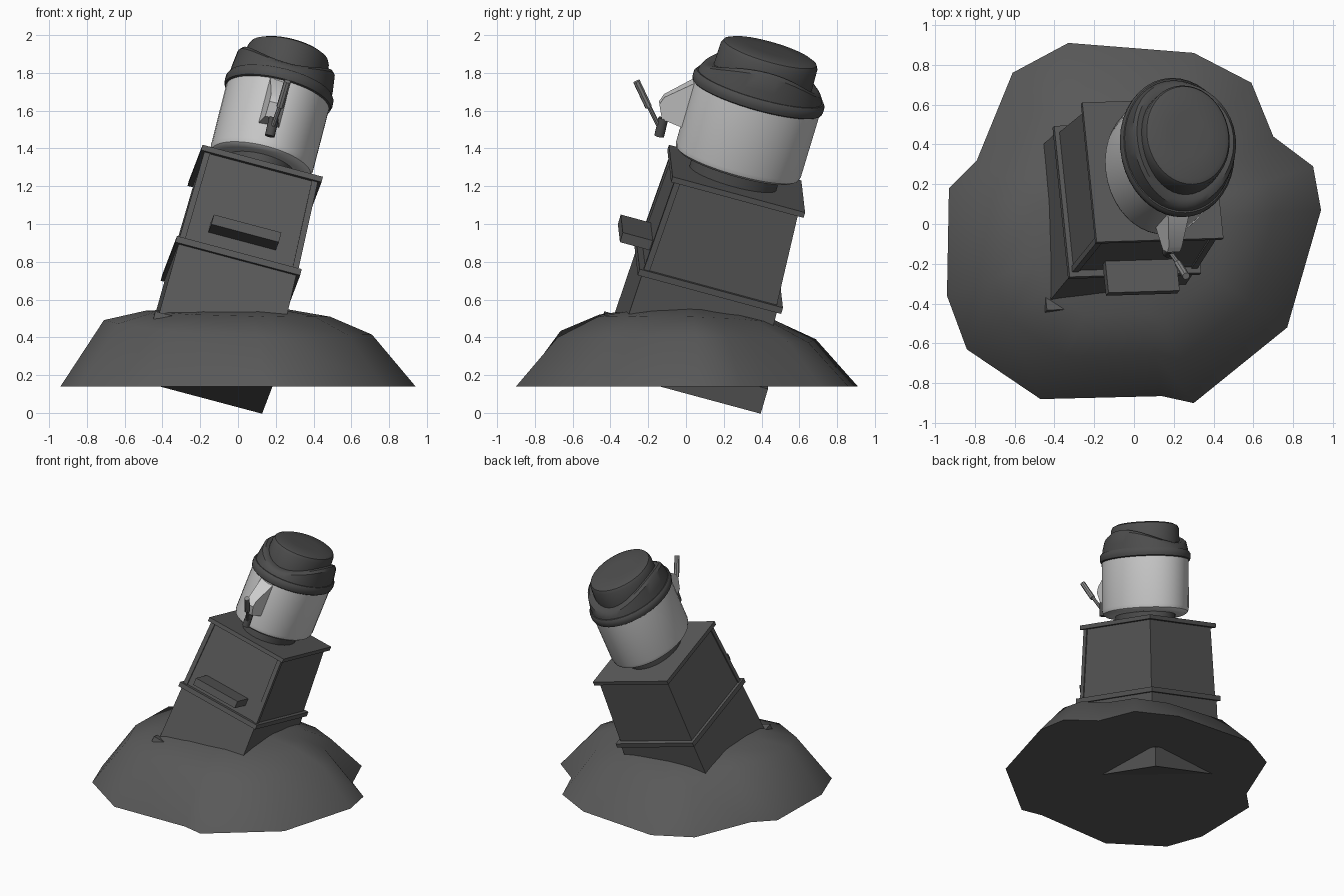
import bpy, bmesh, math
from mathutils import Vector, Matrix

if "Cube" in bpy.data.objects:
    bpy.data.objects.remove(bpy.data.objects["Cube"])

# Leaning frame shared by the box and the pot (origin = centre of box top)
X = Vector((0.966, 0.03, -0.257)).normalized()
Z = X.cross(Vector((-0.096, 0.96, -0.26))).normalized()
Y = Z.cross(X)
LEAN = Matrix((X, Y, Z)).transposed().to_4x4()
LEAN.translation = (0.095, 0.27, 1.24)
POT = LEAN @ Matrix.Translation((0.003, -0.022, 0))


def grey(name, v):
    m = bpy.data.materials.new(name)
    m.diffuse_color = (v, v, v, 1)
    m.use_nodes = True
    m.node_tree.nodes["Principled BSDF"].inputs["Base Color"].default_value = m.diffuse_color
    return m


EARTH, DARK, LID = grey("earth", 0.1), grey("dark", 0.1), grey("lid_dark", 0.075)
STEEL, LEVER = grey("steel", 0.62), grey("lever_grey", 0.25)


def loft(name, rings, mat, matrix=LEAN, angle=35):
    """Skin a list of equal-length point rings and cap both ends."""
    bm = bmesh.new()
    loops = [[bm.verts.new(matrix @ Vector(p)) for p in r] for r in rings]
    n = len(loops[0])
    for a, b in zip(loops, loops[1:]):
        for i in range(n):
            j = (i + 1) % n
            bm.faces.new((a[i], a[j], b[j], b[i]))
    bm.faces.new(loops[0][::-1])
    bm.faces.new(loops[-1])
    bmesh.ops.recalc_face_normals(bm, faces=bm.faces)
    me = bpy.data.meshes.new(name)
    bm.to_mesh(me)
    bm.free()
    me.materials.append(mat)
    ob = bpy.data.objects.new(name, me)
    bpy.context.collection.objects.link(ob)
    bpy.ops.object.select_all(action='DESELECT')
    ob.select_set(True)
    bpy.context.view_layer.objects.active = ob
    bpy.ops.object.shade_smooth_by_angle(angle=math.radians(angle))
    return ob


def rect(hx, hy, z, cx=0, cy=0):
    return [(cx + a * hx, cy + b * hy, z) for a, b in ((-1, -1), (1, -1), (1, 1), (-1, 1))]


def oval(hx, hy, z, arch=0, cy=0, n=40):
    """Oval ring; arch lifts the left and right sides."""
    out = []
    for i in range(n):
        t = 2 * math.pi * i / n
        out.append((hx * math.cos(t), cy + hy * math.sin(t), z + arch * math.cos(t) ** 2))
    return out


def rod(name, p, q, r, mat, n=8):
    p, q = Vector(p), Vector(q)
    m = (q - p).to_track_quat('Z', 'Y').to_matrix().to_4x4()
    m.translation = p
    return loft(name, [oval(r, r, 0, n=n), oval(r, r, (q - p).length, n=n)], mat, m)


# Earth mound
outline = [(0.30, 0.86), (0.59, 0.71), (0.70, 0.44), (0.90, 0.29), (0.94, 0.07),
           (0.77, -0.52), (0.30, -0.90), (0.14, -0.865), (-0.47, -0.88), (-0.84, -0.63),
           (-0.94, -0.36), (-0.93, 0.18), (-0.79, 0.32), (-0.61, 0.76), (-0.33, 0.91)]
rings = []
for s, z, kx, ky, kq in ((1, 0.14, 0, 0, 0), (0.755, 0.455, -0.055, -0.025, -0.13),
                         (0.52, 0.525, -0.03, -0.03, -0.12), (0.25, 0.553, 0, 0, 0)):
    rings.append([(x * s, y * s, z + kx * x * s + ky * y * s + kq * (y * s) ** 2)
                  for x, y in outline])
loft("mound", rings, EARTH, Matrix(), 60)

# Box: plinth, base, lower trim, tapered body, top trim
loft("plinth", [rect(0.355, 0.44, -1.116), rect(0.355, 0.44, -0.975)], DARK)
loft("box_base", [rect(0.332, 0.388, -1.0), rect(0.322, 0.372, -0.55)], DARK)
loft("lower_trim", [rect(0.342, 0.395, -0.565), rect(0.342, 0.395, -0.53)], DARK)
loft("box_body", [rect(0.318, 0.362, -0.53), rect(0.302, 0.335, -0.03)], DARK)
loft("top_trim", [rect(0.33, 0.365, -0.03), rect(0.33, 0.365, 0)], DARK)

# Front corner strips and front shelf bar
for side, label in ((-1, "left"), (1, "right")):
    loft("corner_strip_" + label, [rect(0.016, 0.016, -0.53, side * 0.31, -0.355),
                                   rect(0.016, 0.016, -0.03, side * 0.295, -0.33)], DARK)
loft("front_bar", [rect(0.185, 0.10, -0.455, 0, -0.42), rect(0.185, 0.10, -0.40, 0, -0.42)], DARK)

# Pot: neck, body with rounded bottom
loft("neck", [oval(0.19, 0.24, -0.01), oval(0.19, 0.24, 0.085)], LID, POT)
loft("pot_body", [oval(0.22, 0.28, 0.066), oval(0.253, 0.318, 0.071), oval(0.272, 0.338, 0.085),
                  oval(0.279, 0.345, 0.11), oval(0.28, 0.347, 0.47)], STEEL, POT)

# Rolled band under the lid
loft("lid_band", [oval(0.278, 0.345, 0.455), oval(0.289, 0.356, 0.462), oval(0.294, 0.361, 0.48),
                  oval(0.293, 0.36, 0.505), oval(0.284, 0.35, 0.52), oval(0.25, 0.31, 0.525)],
     LID, POT)

# Lid: shoulder arched at the sides, raised crown
loft("lid", [oval(0.28, 0.345, 0.51), oval(0.276, 0.338, 0.535, 0.03),
             oval(0.266, 0.325, 0.555, 0.09), oval(0.25, 0.30, 0.568, 0.095),
             oval(0.225, 0.27, 0.572, 0.085, 0), oval(0.222, 0.267, 0.69, 0, 0),
             oval(0.212, 0.256, 0.712, 0, 0), oval(0.19, 0.232, 0.723, 0, 0),
             oval(0.10, 0.12, 0.728, 0, 0)], LID, POT)

# Spout: side profile, wider where it meets the pot
profile = [(-0.31, 0.46, 0.06), (-0.36, 0.455, 0.055), (-0.495, 0.33, 0.034), (-0.51, 0.285, 0.033),
           (-0.475, 0.21, 0.034), (-0.36, 0.20, 0.055), (-0.31, 0.20, 0.06)]
loft("spout", [[(-0.015 + s * w, y, z) for y, z, w in profile] for s in (-1, 1)], STEEL)

# Nozzle and tap lever
rod("nozzle", (0.168, -0.142, 1.465), (0.19, -0.12, 1.56), 0.027, LID, 12)
rod("lever_stem", (0.185, -0.145, 1.52), (0.228, -0.205, 1.64), 0.012, LEVER)
rod("lever_handle", (0.222, -0.198, 1.62), (0.262, -0.262, 1.755), 0.019, LEVER)
